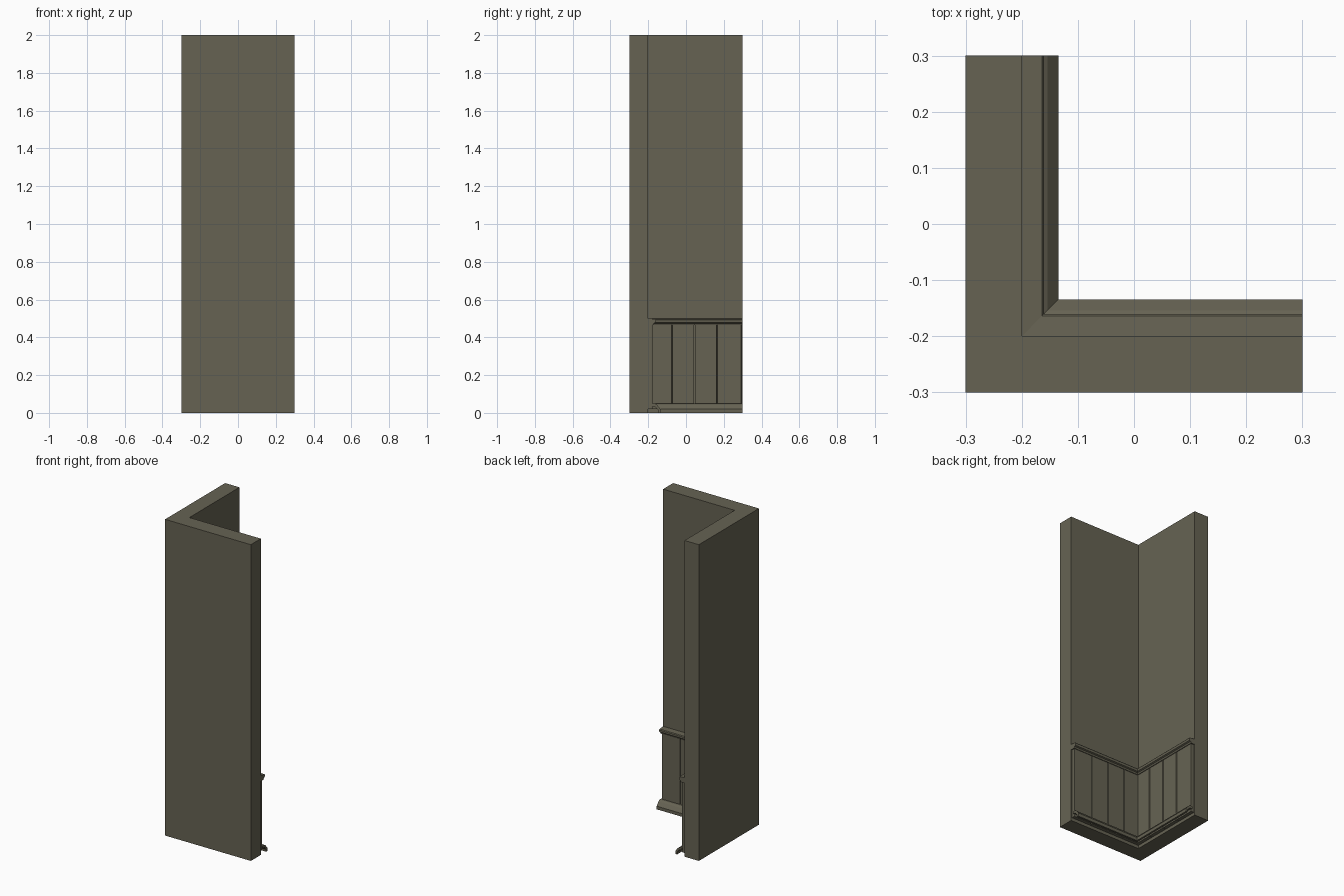
import bpy, bmesh

if "Cube" in bpy.data.objects:
    bpy.data.objects.remove(bpy.data.objects["Cube"])

mat = bpy.data.materials.new("olive_grey_plaster")
mat.diffuse_color = (0.133, 0.124, 0.086, 1)
mat.use_nodes = True
mat.node_tree.nodes["Principled BSDF"].inputs["Base Color"].default_value = mat.diffuse_color

INNER = -0.2   # inner wall face, on both legs
END = 0.3      # open end of both legs


def finish(name, bm):
    bmesh.ops.recalc_face_normals(bm, faces=bm.faces)
    me = bpy.data.meshes.new(name)
    bm.to_mesh(me)
    bm.free()
    me.materials.append(mat)
    ob = bpy.data.objects.new(name, me)
    bpy.context.collection.objects.link(ob)
    return ob


def corner_sweep(name, profile):
    """Sweep a closed (depth, height) profile round the mitred inner corner."""
    bm = bmesh.new()
    rings = [[bm.verts.new((END, INNER + d, z)) for d, z in profile],
             [bm.verts.new((INNER + d, INNER + d, z)) for d, z in profile],
             [bm.verts.new((INNER + d, END, z)) for d, z in profile]]
    n = len(profile)
    for a, b in zip(rings, rings[1:]):
        for i in range(n):
            j = (i + 1) % n
            bm.faces.new((a[i], a[j], b[j], b[i]))
    bm.faces.new(rings[0])
    bm.faces.new(rings[-1])
    return finish(name, bm)


def planks(name, swap):
    """Row of boards with V-grooved edges along one leg."""
    bm = bmesh.new()
    edges = [-0.2, -0.075, 0.045, 0.165, 0.295]
    g, front, back = 0.003, INNER + 0.022, INNER - 0.004
    for a, b in zip(edges, edges[1:]):
        sec = [(a + g / 2, back), (b - g / 2, back), (b - g / 2, front - 0.005),
               (b - g, front), (a + g, front), (a + g / 2, front - 0.005)]
        lo, hi = [[bm.verts.new((v, u, z) if swap else (u, v, z)) for u, v in sec]
                  for z in (0.02, 0.475)]
        bm.faces.new(lo)
        bm.faces.new(hi)
        for i in range(6):
            j = (i + 1) % 6
            bm.faces.new((lo[i], lo[j], hi[j], hi[i]))
    return finish(name, bm)


# L-shaped wall
corner_sweep("corner_wall", [(-0.1, 0), (0, 0), (0, 2), (-0.1, 2)])

# Wainscot boards on both legs
planks("front_leg_boards", False)
planks("left_leg_boards", True)

# Cap rail with softened nose
corner_sweep("cap_rail", [(0, 0.465), (0.026, 0.465), (0.03, 0.474), (0.038, 0.478),
                          (0.04, 0.484), (0.04, 0.492), (0.036, 0.497), (0, 0.5)])

# Hollow skirting moulding
corner_sweep("skirting", [(0.018, 0.05), (0.035, 0.05), (0.046, 0.043), (0.065, 0.02),
                          (0.065, 0), (0.053, 0), (0.053, 0.014), (0.038, 0.032),
                          (0.018, 0.036)])
